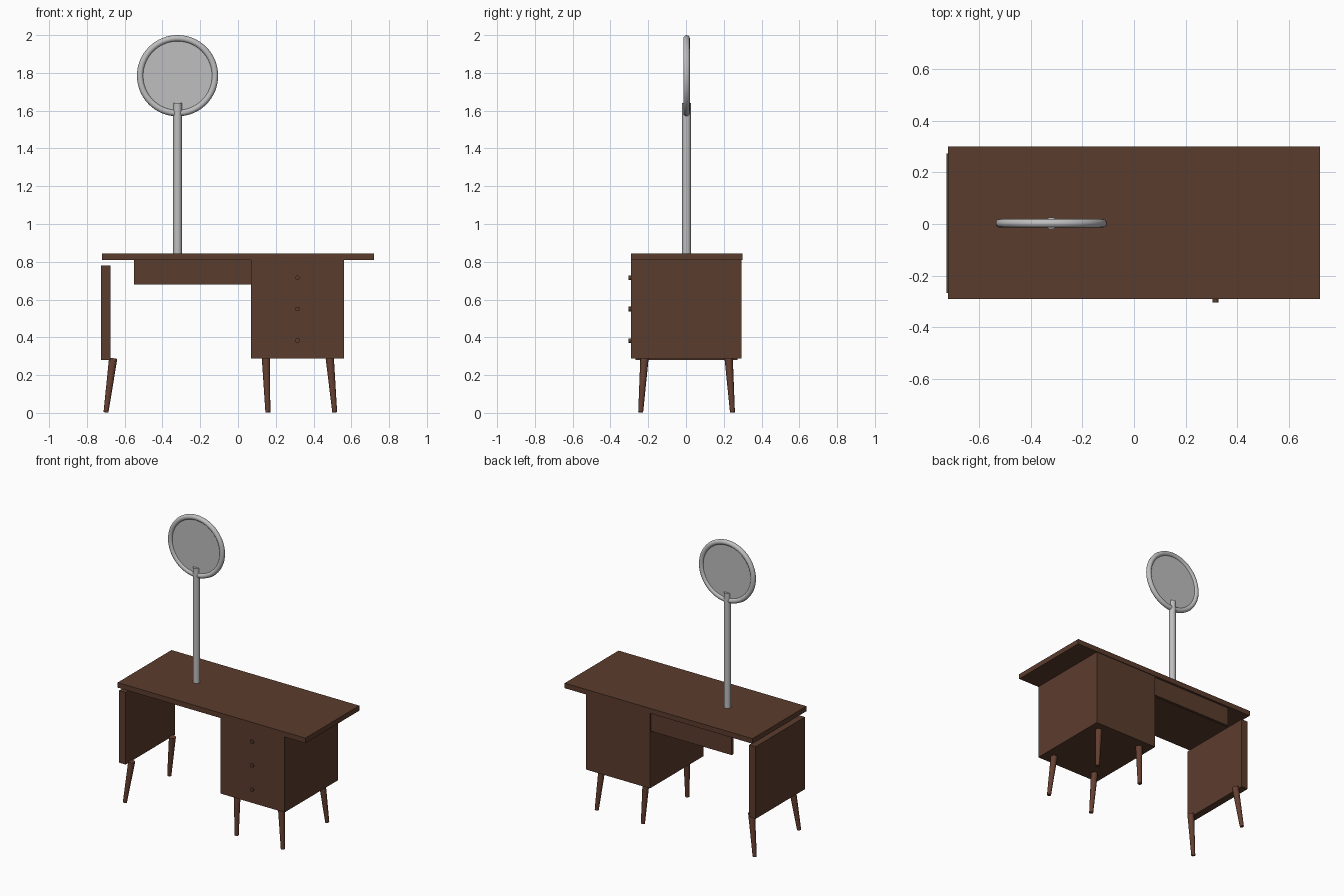
import bpy
import math
from mathutils import Vector

cube = bpy.data.objects.get("Cube")
if cube:
    bpy.data.objects.remove(cube, do_unlink=True)


def material(name, rgb):
    mat = bpy.data.materials.new(name)
    mat.use_nodes = True
    mat.diffuse_color = (*rgb, 1)
    mat.node_tree.nodes["Principled BSDF"].inputs["Base Color"].default_value = (*rgb, 1)
    return mat


walnut = material("walnut", (0.105, 0.045, 0.027))
leg_wood = material("leg_wood", (0.13, 0.05, 0.03))
steel = material("brushed_steel", (0.52, 0.52, 0.52))


def finish(name, mat, smooth=False):
    obj = bpy.context.object
    obj.name = obj.data.name = name
    obj.data.materials.append(mat)
    if smooth:
        bpy.ops.object.shade_smooth_by_angle(angle=math.radians(50))
    return obj


def box(name, xs, ys, zs, mat):
    """Box between the given limits on each axis."""
    centre = [(a + b) / 2 for a, b in (xs, ys, zs)]
    bpy.ops.mesh.primitive_cube_add(size=1, location=centre)
    obj = finish(name, mat)
    obj.scale = [b - a for a, b in (xs, ys, zs)]
    bpy.ops.object.transform_apply(location=False, rotation=False)


def rod(name, start, end, r_start, r_end, mat, sides=24):
    """Round bar, straight or tapered, from start to end."""
    start, end = Vector(start), Vector(end)
    axis = end - start
    bpy.ops.mesh.primitive_cone_add(
        vertices=sides, radius1=r_start, radius2=r_end, depth=axis.length,
        location=(start + end) / 2, rotation=axis.to_track_quat("Z", "Y").to_euler())
    finish(name, mat, smooth=True)


# Desk body
box("table_top", (-0.72, 0.72), (-0.29, 0.30), (0.81, 0.845), walnut)
box("drawer_cabinet", (0.07, 0.56), (-0.29, 0.295), (0.287, 0.81), walnut)
box("back_apron", (-0.55, 0.07), (0.265, 0.285), (0.68, 0.81), walnut)
box("side_panel", (-0.725, -0.675), (-0.267, 0.272), (0.28, 0.78), walnut)

# Drawer knobs
for label, z in (("top", 0.715), ("middle", 0.55), ("bottom", 0.383)):
    rod(label + "_knob", (0.315, -0.285, z), (0.315, -0.304, z), 0.012, 0.012, walnut, 16)

# Splayed tapered legs: foot x, top x
for label, foot, top in (("panel", -0.699, -0.661), ("inner", 0.158, 0.148), ("outer", 0.512, 0.486)):
    for side, y in (("front", -1), ("back", 1)):
        rod(f"{label}_{side}_leg", (foot, 0.243 * y + 0.003, 0.003),
            (top, 0.223 * y + 0.003, 0.288), 0.013, 0.022, leg_wood)

# Mirror on its post
mirror_x, mirror_y, mirror_z = -0.32, 0.003, 1.785
rod("mirror_post", (mirror_x, mirror_y, 0.84), (mirror_x, mirror_y, 1.64), 0.023, 0.023, steel)
bpy.ops.mesh.primitive_torus_add(
    major_radius=0.198, minor_radius=0.017, major_segments=64, minor_segments=12,
    location=(mirror_x, mirror_y, mirror_z), rotation=(math.pi / 2, 0, 0))
finish("mirror_frame", steel, smooth=True)
rod("mirror_glass", (mirror_x, mirror_y - 0.005, mirror_z),
    (mirror_x, mirror_y + 0.005, mirror_z), 0.19, 0.19, steel, 64)
